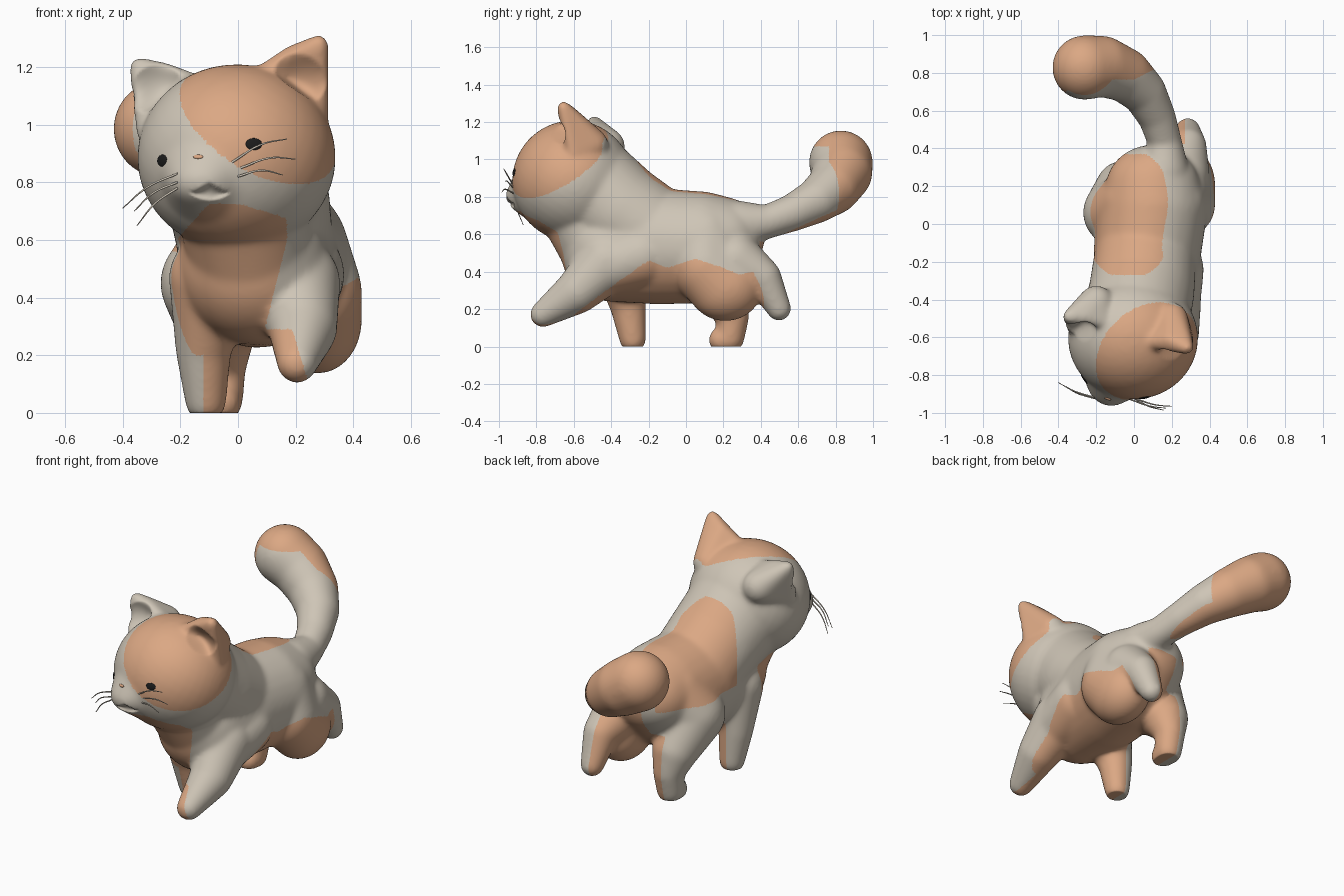
import bpy, bmesh, math
from mathutils import Vector
from mathutils.bvhtree import BVHTree

if "Cube" in bpy.data.objects:
    bpy.data.objects.remove(bpy.data.objects["Cube"])


def material(name, rgb):
    m = bpy.data.materials.new(name)
    m.diffuse_color = (*rgb, 1)
    m.use_nodes = True
    m.node_tree.nodes["Principled BSDF"].inputs["Base Color"].default_value = m.diffuse_color
    return m


CREAM = material("cream fur", (0.62, 0.56, 0.47))
ORANGE = material("orange fur", (0.71, 0.39, 0.23))
BLACK = material("black eye", (0.012, 0.012, 0.012))

# evenly spread points on a unit sphere
N = 500
GOLD = math.pi * (3 - math.sqrt(5))
UNIT = []
for i in range(N):
    w = 1 - 2 * (i + 0.5) / N
    r = math.sqrt(1 - w * w)
    UNIT.append(Vector((r * math.cos(i * GOLD), r * math.sin(i * GOLD), w)))

bm = bmesh.new()


def blob(*balls):
    """Convex hull around balls (x, y, z, r) or (x, y, z, rx, ry, rz)."""
    vs = []
    for b in balls:
        rad = b[3:] if len(b) == 6 else (b[3],) * 3
        for u in UNIT:
            vs.append(bm.verts.new([b[k] + u[k] * rad[k] for k in range(3)]))
    bmesh.ops.convex_hull(bm, input=vs)
    bmesh.ops.delete(bm, geom=[v for v in vs if v.is_valid and not v.link_faces],
                     context='VERTS')


def limb(*balls):
    for a, b in zip(balls, balls[1:]):
        blob(a, b)


# torso, neck and head
limb((0.055, -0.40, 0.51, 0.26, 0.27, 0.27), (0.07, -0.15, 0.535, 0.285, 0.26, 0.31),
     (0.10, 0.08, 0.53, 0.29, 0.26, 0.30), (0.10, 0.19, 0.58, 0.25, 0.23, 0.22))
limb((0.0, -0.55, 0.87, 0.29, 0.27, 0.30), (0.04, -0.36, 0.72, 0.28, 0.27, 0.27),
     (0.06, -0.17, 0.59, 0.27, 0.25, 0.27))
blob((0.0, -0.60, 0.80, 0.23, 0.23, 0.2), (0.05, -0.44, 0.52, 0.22, 0.23, 0.22))
blob((-0.005, -0.605, 0.885, 0.345, 0.325, 0.325))
blob((-0.12, -0.835, 0.805, 0.13, 0.13, 0.10), (-0.05, -0.70, 0.86, 0.25, 0.21, 0.25))

# front legs: one planted, one reaching forward
limb((-0.09, -0.36, 0.47, 0.15), (-0.12, -0.31, 0.22, 0.097), (-0.112, -0.285, 0.04, 0.072))
blob((0.20, -0.44, 0.42, 0.15), (0.20, -0.24, 0.48, 0.17))
limb((0.195, -0.42, 0.45, 0.16), (0.225, -0.58, 0.295, 0.12), (0.205, -0.765, 0.172, 0.070))

# hind legs: one planted, one kicked back
blob((-0.09, 0.06, 0.45, 0.18), (0.02, 0.10, 0.58, 0.2))
limb((-0.09, 0.06, 0.45, 0.18), (-0.07, 0.20, 0.28, 0.13), (-0.06, 0.25, 0.16, 0.088),
     (-0.06, 0.235, 0.045, 0.078))
blob((-0.06, 0.235, 0.04, 0.075), (-0.06, 0.19, 0.035, 0.07))
blob((0.26, 0.10, 0.42, 0.17, 0.17, 0.19), (0.275, 0.21, 0.32, 0.155, 0.20, 0.185),
     (0.19, 0.10, 0.58, 0.19))
limb((0.25, 0.26, 0.46, 0.15), (0.285, 0.41, 0.37, 0.1), (0.285, 0.497, 0.202, 0.066))

# tail
limb((0.16, 0.28, 0.65, 0.13), (0.165, 0.43, 0.665, 0.09), (0.12, 0.57, 0.715, 0.1),
     (0.05, 0.70, 0.78, 0.12), (-0.05, 0.79, 0.85, 0.143), (-0.17, 0.835, 0.93, 0.162),
     (-0.262, 0.828, 0.985, 0.171))

# ears: inner corner, outer corner, tip, back, upper edge; then facing direction
EARS = [((0.08, -0.625, 1.17, 0.035), (0.275, -0.60, 1.03, 0.04),
         (0.280, -0.655, 1.277, 0.036), (0.20, -0.50, 1.08, 0.085),
         (0.19, -0.615, 1.235, 0.042), (0.15, -0.98, 0.1)),
        ((-0.17, -0.52, 1.15, 0.035), (-0.315, -0.55, 0.98, 0.04),
         (-0.342, -0.49, 1.198, 0.037), (-0.2, -0.42, 1.07, 0.095),
         (-0.26, -0.49, 1.175, 0.042), (-0.35, -0.93, 0.1))]
for ear in EARS:
    blob(*ear[:5])

bmesh.ops.recalc_face_normals(bm, faces=bm.faces)
raw = bpy.data.meshes.new("raw")
bm.to_mesh(raw)
bm.free()

# fuse all parts into one smooth skin
tmp = bpy.data.objects.new("raw", raw)
bpy.context.collection.objects.link(tmp)
rm = tmp.modifiers.new("fuse", 'REMESH')
rm.mode = 'VOXEL'
rm.voxel_size = 0.0095
sm = tmp.modifiers.new("soften", 'SMOOTH')
sm.factor = 0.5
sm.iterations = 36
dg = bpy.context.evaluated_depsgraph_get()
skin = bpy.data.meshes.new_from_object(tmp.evaluated_get(dg))
bpy.data.objects.remove(tmp)
skin.materials.clear()
skin.materials.append(CREAM)
skin.materials.append(ORANGE)


def belly_line(y):
    pts = [(-9, 0), (-0.67, 0), (-0.6, 0.17), (-0.4, 0.32), (-0.2, 0.46), (-0.1, 0.42),
           (0.05, 0.47), (0.2, 0.42), (0.28, 0.385), (0.36, 0.40), (0.41, 0.3),
           (0.44, 0), (9, 0)]
    for (a, b), (c, d) in zip(pts, pts[1:]):
        if y <= c:
            return b + (d - b) * (y - a) / (c - a)


def orange(p):
    """Positive where the fur is orange."""
    x, y, z = p
    head = 0.325 - (p - Vector((0.122, -0.74, 1.09))).length
    chest = min(x + 0.235, 0.17 - x - max(0, 0.6 - z) * 0.25, -0.40 - y, z - 0.2,
                0.725 - z - 1.1 * max(0, -0.1 - x) - 0.3 * max(0, x))
    belly = min(belly_line(y) - z, x + (0.12 if y < 0 else 0.065))
    kick = min(0.27 - x, x - 0.12, y - 0.36, 0.5 - z)
    paw = min(0.215 - x - 0.3 * (z - 0.2), x - 0.05, 0.29 - z, -0.45 - y)
    rump = min(y - 0.25, 0.56 - z, x - 0.02, 0.22 - x)
    wave = 0.015 * math.sin(y * 14)
    back = min(0.165 - x + wave, y + 0.27, 0.37 - y, z - 0.56,
               1.1 - ((x + 0.03) / 0.24) ** 2 - ((y - 0.05) / 0.33) ** 2)
    tail = min(y - 0.43, z - 0.5,
               max(min(y - 0.765 - 0.5 * max(x, 0), 1),
                   0.57 + 0.45 * (y - 0.45) - z, z - 1.07, -0.3 - x - (0.76 - y)))
    return max(head, chest, belly, kick, paw, rump, back, tail)


bm = bmesh.new()
bm.from_mesh(skin)
bm.normal_update()
# hollow the ears, dent the mouth, flatten the soles
for v in bm.verts:
    for ear in EARS:
        f = Vector(ear[5]).normalized()
        c = (Vector(ear[0][:3]) + Vector(ear[1][:3]) + Vector(ear[2][:3])) / 3
        d = (v.co - c).length / 0.10
        if d < 1 and v.normal.dot(f) > 0.1:
            v.co -= f * 0.055 * (1 - d * d)
    x, y, z = v.co
    if y < -0.8:
        # open smile, peaked in the middle with raised corners
        u = abs(x + 0.098) / 0.075
        top = 0.80 - 0.045 * min(u, 0.7)
        low = 0.738 + 0.03 * u * u
        if u < 1 and low < z < top:
            s = (z - low) / (top - low)
            v.co.y += 0.10 * s * (1 - s) * (1 - u * u)
    v.co.z = max(v.co.z, 0)

# slide vertices onto the colour borders, then colour by the rule
val = {v: orange(v.co) for v in bm.verts}
for e in bm.edges:
    a, b = e.verts
    if val[a] * val[b] < 0:
        t = val[a] / (val[a] - val[b])
        spot = a.co.lerp(b.co, t)
        near = a if t < 0.5 else b
        near.co = spot
        val[near] = 0.0
for f in bm.faces:
    f.smooth = True
    f.material_index = 1 if sum(val[v] for v in f.verts) > 0 else 0
bm.to_mesh(skin)
tree = BVHTree.FromBMesh(bm)
bm.free()
skin.name = "cat_body"
body = bpy.data.objects.new("cat_body", skin)
bpy.context.collection.objects.link(body)


def face_point(x, z):
    hit, normal, _, _ = tree.ray_cast(Vector((x, -2, z)), Vector((0, 1, 0)))
    return hit, normal


# eyes and nose: thin domes lying on the face
def dome(name, x, z, w, h, mat):
    hit, n = face_point(x, z)
    bpy.ops.mesh.primitive_uv_sphere_add(segments=20, ring_count=10, radius=1, location=hit)
    o = bpy.context.object
    o.name = name
    o.scale = (w, h, 0.006)
    o.rotation_euler = n.to_track_quat('Z', 'Y').to_euler()
    o.data.materials.append(mat)
    bpy.ops.object.shade_smooth()


dome("eye_left", -0.263, 0.875, 0.029, 0.021, BLACK)
dome("eye_right", 0.055, 0.932, 0.029, 0.021, BLACK)
dome("nose", -0.138, 0.888, 0.018, 0.008, ORANGE)

# whiskers: root x, z, then tip x, y, z
for i, (x, z, *tip) in enumerate([
        (-0.21, 0.83, -0.40, -0.84, 0.71), (-0.21, 0.80, -0.36, -0.86, 0.70),
        (-0.21, 0.78, -0.35, -0.87, 0.65), (-0.02, 0.87, 0.17, -0.975, 0.95),
        (0.01, 0.85, 0.20, -0.965, 0.88), (0.0, 0.82, 0.155, -0.985, 0.825)]):
    root, tip = face_point(x, z)[0], Vector(tip)
    mid = root.lerp(tip, 0.55) + Vector((0, -0.01, 0.018))
    cu = bpy.data.curves.new("whisker", 'CURVE')
    cu.dimensions = '3D'
    cu.bevel_depth = 0.0035
    cu.bevel_resolution = 1
    cu.use_fill_caps = True
    sp = cu.splines.new('BEZIER')
    sp.bezier_points.add(2)
    for bp, co, r in zip(sp.bezier_points, (root, mid, tip), (1.2, 1, 0.5)):
        bp.co = co
        bp.radius = r
        bp.handle_left_type = bp.handle_right_type = 'AUTO'
    cu.materials.append(CREAM)
    bpy.context.collection.objects.link(bpy.data.objects.new(f"whisker_{i + 1}", cu))
